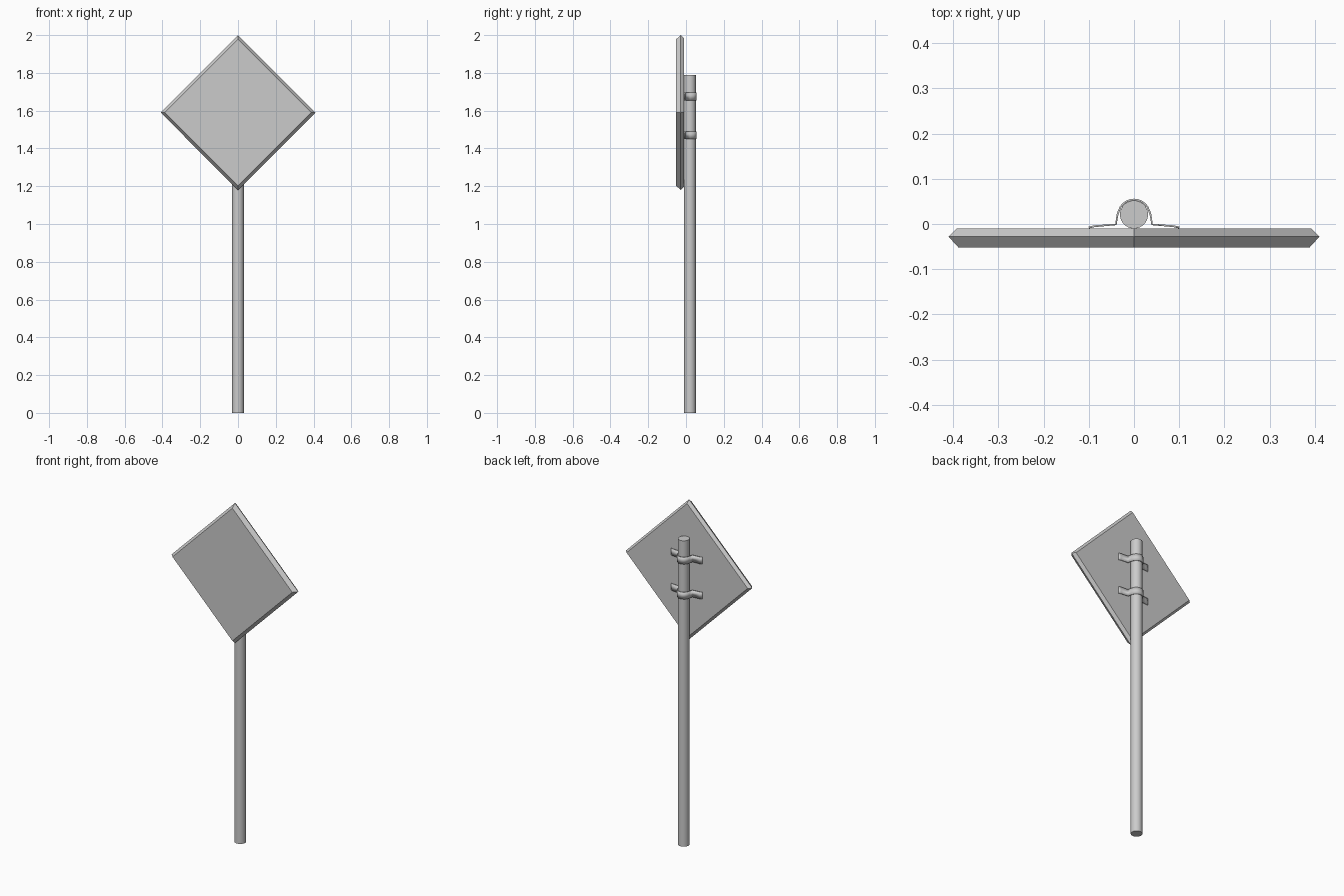
import bpy, bmesh, math
from mathutils import Matrix

cube = bpy.data.objects.get("Cube")
if cube:
    bpy.data.objects.remove(cube)

# Single bare metal colour
metal = bpy.data.materials.new("grey metal")
metal.use_nodes = True
colour = (0.6, 0.6, 0.6, 1)
metal.diffuse_color = colour
metal.node_tree.nodes["Principled BSDF"].inputs["Base Color"].default_value = colour

POLE_Y = 0.021


def add_object(name, bm, smooth=False):
    bmesh.ops.recalc_face_normals(bm, faces=bm.faces)
    mesh = bpy.data.meshes.new(name)
    bm.to_mesh(mesh)
    bm.free()
    mesh.materials.append(metal)
    obj = bpy.data.objects.new(name, mesh)
    bpy.context.collection.objects.link(obj)
    if smooth:
        bpy.ops.object.select_all(action='DESELECT')
        obj.select_set(True)
        bpy.context.view_layer.objects.active = obj
        bpy.ops.object.shade_smooth_by_angle(angle=math.radians(35))
    return obj


# Round pole
bm = bmesh.new()
bmesh.ops.create_cone(bm, cap_ends=True, segments=32, radius1=0.031, radius2=0.031,
                      depth=1.79, matrix=Matrix.Translation((0, POLE_Y, 0.895)))
add_object("pole", bm, smooth=True)

# Diamond panel with a pointed rim: three square rings joined front to back
bm = bmesh.new()
rings = []
for y, r in ((-0.052, 0.388), (-0.028, 0.41), (-0.01, 0.392)):
    rings.append([bm.verts.new((r * math.cos(i * math.pi / 2), y,
                                1.59 + r * math.sin(i * math.pi / 2))) for i in range(4)])
for a, b in zip(rings, rings[1:]):
    for i in range(4):
        j = (i + 1) % 4
        bm.faces.new((a[i], a[j], b[j], b[i]))
bm.faces.new(rings[0])
bm.faces.new(rings[-1])
add_object("sign_panel", bm)

# Clamp cross-section: flange, leg, arch round the pole, mirrored leg and flange
half = [(0.1, -0.008), (0.088, -0.005), (0.04, -0.001), (0.0365, POLE_Y)]
arch = [(0.0345 * math.cos(t * math.pi / 12), POLE_Y + 0.033 * math.sin(t * math.pi / 12))
        for t in range(1, 12)]
path = half + arch + [(-x, y) for x, y in reversed(half)]

for name, z in (("upper_clamp", 1.675), ("lower_clamp", 1.47)):
    bm = bmesh.new()
    cols = [[bm.verts.new((x, y, z + s * 0.02)) for s in (-1, 1)] for x, y in path]
    for a, b in zip(cols, cols[1:]):
        bm.faces.new((a[0], b[0], b[1], a[1]))
    clamp = add_object(name, bm, smooth=True)
    strap = clamp.modifiers.new("strap thickness", 'SOLIDIFY')
    strap.thickness = 0.004
    strap.offset = 0
